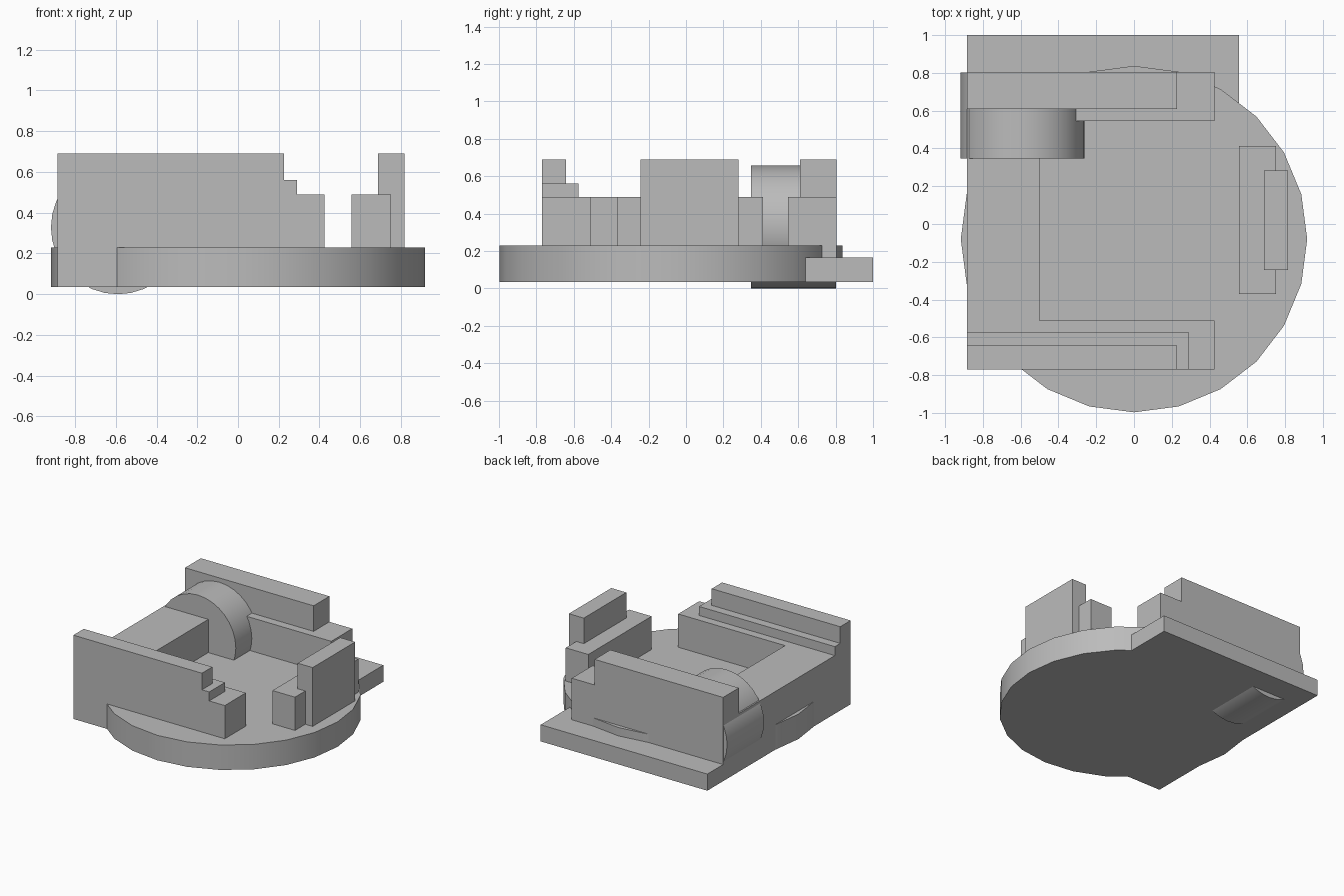
import bpy
import bmesh
import math

cube = bpy.data.objects.get("Cube")
if cube:
    bpy.data.objects.remove(cube, do_unlink=True)

grey = bpy.data.materials.new("plain_grey")
grey.use_nodes = True
grey.diffuse_color = (0.5, 0.5, 0.5, 1)
grey.node_tree.nodes["Principled BSDF"].inputs["Base Color"].default_value = (0.5, 0.5, 0.5, 1)


def prism(name, outline, z0, z1):
    """Extrude a counter-clockwise floor outline from z0 up to z1."""
    bm = bmesh.new()
    base = bm.faces.new([bm.verts.new((x, y, z0)) for x, y in outline])
    top = bmesh.ops.extrude_face_region(bm, geom=[base], use_keep_orig=True)["geom"]
    verts = [g for g in top if isinstance(g, bmesh.types.BMVert)]
    bmesh.ops.translate(bm, vec=(0, 0, z1 - z0), verts=verts)
    bmesh.ops.recalc_face_normals(bm, faces=bm.faces)
    mesh = bpy.data.meshes.new(name)
    bm.to_mesh(mesh)
    bm.free()
    mesh.materials.append(grey)
    obj = bpy.data.objects.new(name, mesh)
    bpy.context.collection.objects.link(obj)
    return obj


def box(name, x0, x1, y0, y1, z0, z1):
    return prism(name, [(x0, y0), (x1, y0), (x1, y1), (x0, y1)], z0, z1)


def cylinder(name, sides, radius, depth, location, rotation):
    bpy.ops.mesh.primitive_cylinder_add(vertices=sides, radius=radius, depth=depth,
                                        location=location, rotation=rotation)
    obj = bpy.context.object
    obj.name = name
    obj.data.materials.append(grey)
    bpy.ops.object.shade_smooth_by_angle(angle=math.radians(30))
    return obj


LEFT, FRONT, BACK = -0.885, -0.77, 0.805
BOTTOM, FLOOR, LOW, MID, HIGH = 0.035, 0.23, 0.49, 0.56, 0.69

# Round floor and the flat plate reaching out behind it
cylinder("round_floor", 24, 0.917, FLOOR - BOTTOM, (0, -0.08, (FLOOR + BOTTOM) / 2), (0, 0, 0))
box("base_plate", LEFT, 0.557, FRONT, 1.0, BOTTOM, 0.165)

# C-shaped lower wall open towards +x
prism("lower_wall", [(LEFT, FRONT), (0.425, FRONT), (0.425, -0.51), (-0.5, -0.51),
                     (-0.5, 0.545), (0.425, 0.545), (0.425, BACK), (LEFT, BACK)], BOTTOM, LOW)

# Stepped upper walls
box("front_wall_step", LEFT, 0.29, FRONT, -0.575, LOW, MID)
box("front_wall_top", LEFT, 0.227, FRONT, -0.642, MID, HIGH)
box("back_wall_top", LEFT, 0.227, 0.61, BACK, LOW, HIGH)

# Round drum lying along y in the back corner
drum_front, drum_back = 0.347, 0.803
cylinder("drum", 32, 0.328, drum_back - drum_front,
         (-0.59, (drum_front + drum_back) / 2, 0.328), (math.pi / 2, 0, 0))

# Two-tier block by the open edge
box("side_block_low", 0.557, 0.752, -0.37, 0.412, FLOOR - 0.03, LOW)
box("side_block_tall", 0.687, 0.816, -0.243, 0.282, FLOOR - 0.03, HIGH)
